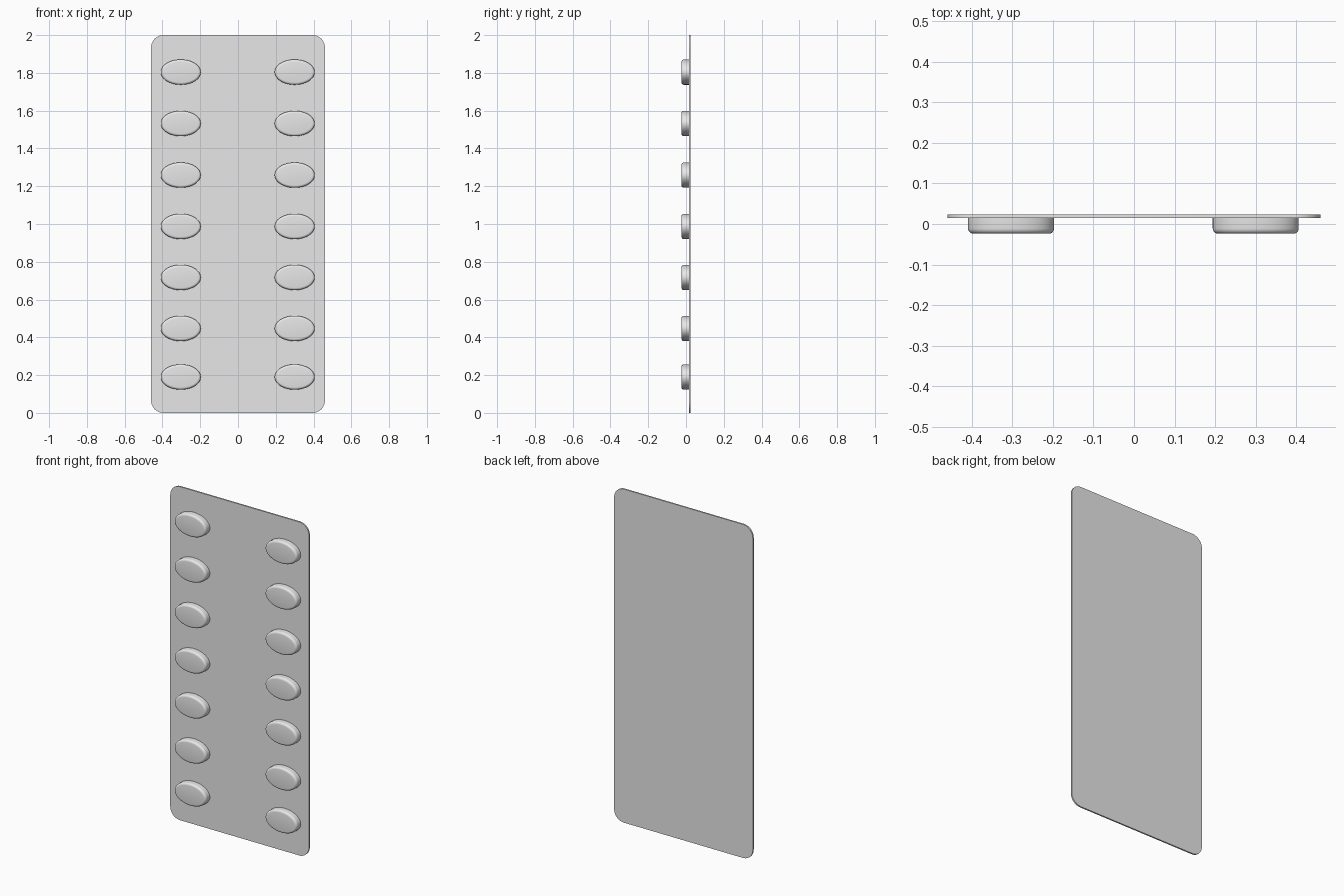
import bpy
import bmesh
from math import cos, sin, pi

if "Cube" in bpy.data.objects:
    bpy.data.objects.remove(bpy.data.objects["Cube"], do_unlink=True)

BACK, FACE, FRONT = 0.024, 0.015, -0.024

grey = bpy.data.materials.new("light_grey")
grey.use_nodes = True
colour = (0.8, 0.8, 0.8, 1)
grey.diffuse_color = colour
grey.node_tree.nodes["Principled BSDF"].inputs["Base Color"].default_value = colour


def loft(name, rings):
    """Join equal-length rings of points into a capped solid."""
    bm = bmesh.new()
    loops = [[bm.verts.new(p) for p in ring] for ring in rings]
    n = len(loops[0])
    for a, b in zip(loops, loops[1:]):
        for i in range(n):
            j = (i + 1) % n
            bm.faces.new((a[i], a[j], b[j], b[i]))
    bm.faces.new(loops[0])
    bm.faces.new(loops[-1])
    bmesh.ops.recalc_face_normals(bm, faces=bm.faces)
    mesh = bpy.data.meshes.new(name)
    bm.to_mesh(mesh)
    bm.free()
    mesh.materials.append(grey)
    obj = bpy.data.objects.new(name, mesh)
    bpy.context.collection.objects.link(obj)
    bpy.ops.object.select_all(action="DESELECT")
    obj.select_set(True)
    bpy.context.view_layer.objects.active = obj
    bpy.ops.object.shade_smooth_by_angle(angle=pi / 5)
    return obj


# Flat backing sheet with rounded corners
def sheet_outline(y, half_w=0.46, half_h=1.0, r=0.065, steps=10):
    points = []
    corners = [(1, 1), (-1, 1), (-1, -1), (1, -1)]
    for k, (sx, sz) in enumerate(corners):
        for s in range(steps + 1):
            a = (k + s / steps) * pi / 2
            points.append((sx * (half_w - r) + r * cos(a), y,
                           1 + sz * (half_h - r) + r * sin(a)))
    return points


loft("backing_sheet", [sheet_outline(FACE), sheet_outline(BACK)])


# Oval pockets with a rounded front rim
def oval(y, inset, n=48):
    return [((0.106 - inset) * cos(2 * pi * i / n), y,
             (0.067 - inset) * sin(2 * pi * i / n)) for i in range(n)]


rim = 0.013
rings = [oval(FACE + 0.002, 0)]
for s in range(6):
    a = s / 5 * pi / 2
    rings.append(oval(FRONT + rim * (1 - sin(a)), rim * (1 - cos(a))))
first = loft("pocket", rings)

heights = [0.19, 0.447, 0.717, 0.987, 1.259, 1.532, 1.804]
for side, x in (("right", -0.303), ("left", 0.3)):
    for row, z in enumerate(heights, 1):
        pocket = bpy.data.objects.new(f"{side}_pocket_{row}", first.data)
        pocket.location = (x, 0, z)
        bpy.context.collection.objects.link(pocket)
bpy.data.objects.remove(first)
